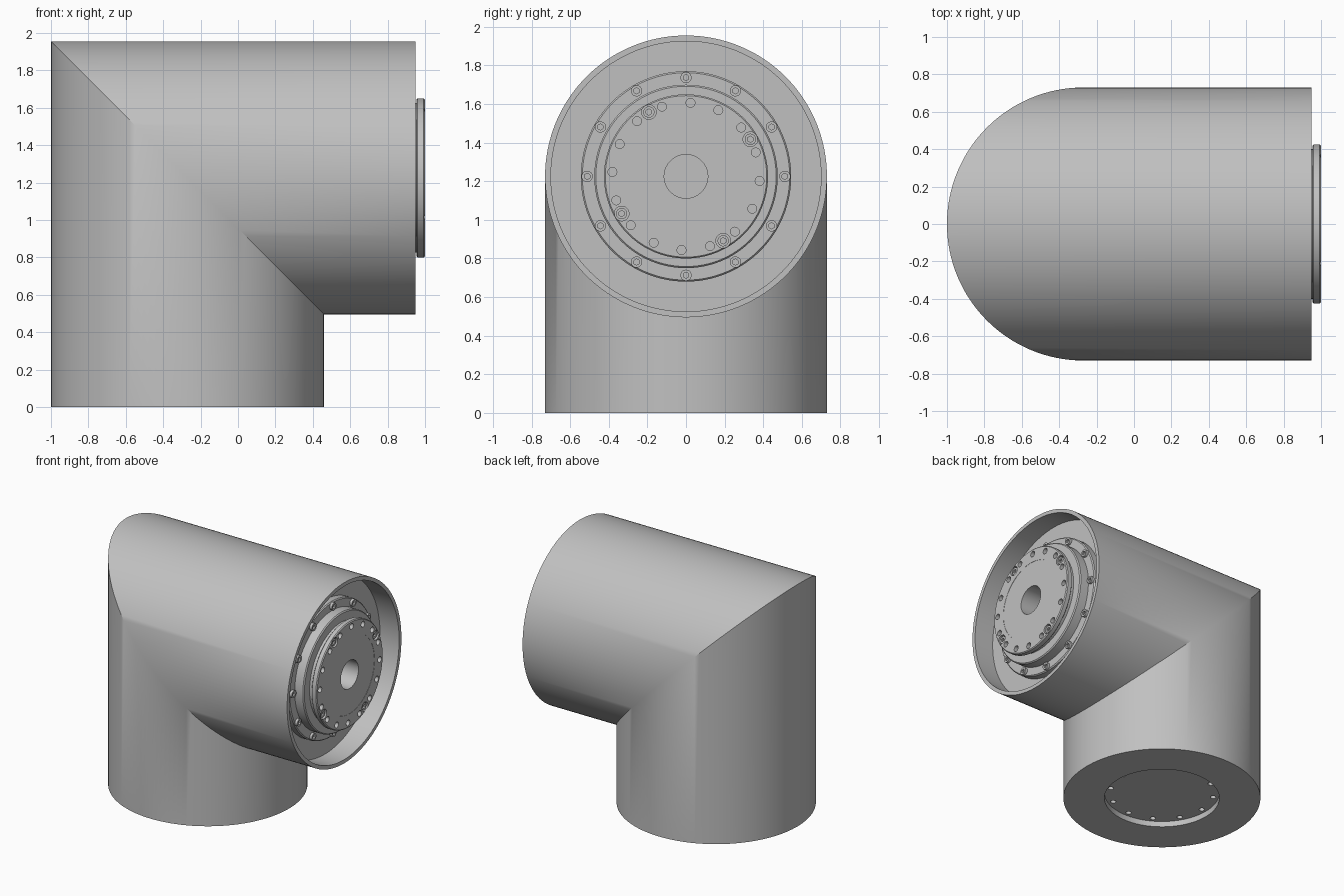
import bpy, bmesh, math
from mathutils import Matrix, Vector

if "Cube" in bpy.data.objects:
    bpy.data.objects.remove(bpy.data.objects["Cube"], do_unlink=True)

R, CX, AXIS_Z, END_X = 0.73, -0.27, 1.225, 0.95
FLOOR_X, POCKET_R, POCKET_Z = 0.78, 0.426, 0.045
SEG = 128

grey = bpy.data.materials.new("plain_grey")
grey.use_nodes = True
grey.diffuse_color = (0.53, 0.53, 0.53, 1)
grey.node_tree.nodes["Principled BSDF"].inputs["Base Color"].default_value = grey.diffuse_color

# Sideways frame: local z runs along +x, local x along +y, local y along +z
SIDE = Matrix(((0, 0, 1, 0), (1, 0, 0, 0), (0, 1, 0, AXIS_Z), (0, 0, 0, 1)))
DOWN = Matrix.Translation((CX, 0, 0))


def finish(bm, name, frame=Matrix()):
    bmesh.ops.recalc_face_normals(bm, faces=bm.faces)
    bm.transform(frame)
    mesh = bpy.data.meshes.new(name)
    bm.to_mesh(mesh)
    bm.free()
    mesh.materials.append(grey)
    obj = bpy.data.objects.new(name, mesh)
    bpy.context.collection.objects.link(obj)
    return obj


def activate(obj):
    bpy.ops.object.select_all(action='DESELECT')
    obj.select_set(True)
    bpy.context.view_layer.objects.active = obj


def smooth(obj):
    activate(obj)
    bpy.ops.object.shade_smooth_by_angle(angle=math.radians(30))


def loft(bm, rings, closed=False):
    loops = [[bm.verts.new(p) for p in ring] for ring in rings]
    pairs = list(zip(loops, loops[1:]))
    if closed:
        pairs.append((loops[-1], loops[0]))
    for a, b in pairs:
        n = len(a)
        for i in range(n):
            j = (i + 1) % n
            bm.faces.new((a[i], a[j], b[j], b[i]))
    return loops


def circle(r, n=SEG):
    return [(r * math.cos(math.tau * i / n), r * math.sin(math.tau * i / n)) for i in range(n)]


def pins(name, spots, radius, low, high, frame, sides=24):
    """Many equal cylinders in one mesh; spots are (ring radius, degrees)."""
    bm = bmesh.new()
    for ring, deg in spots:
        a = math.radians(deg)
        place = Matrix.Translation((ring * math.cos(a), ring * math.sin(a), (low + high) / 2))
        bmesh.ops.create_cone(bm, cap_ends=True, segments=sides, radius1=radius,
                              radius2=radius, depth=high - low, matrix=place)
    return finish(bm, name, frame)


def cut(obj, cutter):
    cutter.hide_render = True
    mod = obj.modifiers.new("cut", 'BOOLEAN')
    mod.operation, mod.solver, mod.object = 'DIFFERENCE', 'EXACT', cutter
    activate(obj)
    bpy.ops.object.modifier_apply(modifier=mod.name)
    bpy.data.objects.remove(cutter, do_unlink=True)


def spread(ring, count, start=0):
    return [(ring, start + i * 360 / count) for i in range(count)]


# Mitred elbow housing with pocket below and open recess at the side
def upright(r, z):
    return [(CX + u, v, z) for u, v in circle(r)]


def sideways(r, x):
    return [(x, v, AXIS_Z - u) for u, v in circle(r)]


bm = bmesh.new()
mitre = [(CX + u, v, AXIS_Z - u) for u, v in circle(R)]
loops = loft(bm, [upright(POCKET_R, POCKET_Z + 0.02), upright(POCKET_R, 0), upright(R, 0),
                  mitre, sideways(R, END_X), sideways(0.70, END_X), sideways(0.70, FLOOR_X)])
bm.faces.new(loops[-1])
smooth(finish(bm, "elbow_housing"))

# Mounting plate inside the bottom pocket, with bolt holes
plate = pins("bottom_plate", [(0, 0)], POCKET_R, POCKET_Z, POCKET_Z + 0.08, DOWN, SEG)
cut(plate, pins("plate_holes", spread(0.385, 12), 0.021, 0, POCKET_Z + 0.05, DOWN))
smooth(plate)

# Drive unit: flange, stepped body, neck and output disc around a bore
profile = [(0.113, 0.775), (0.545, 0.775), (0.545, 0.832), (0.537, 0.84), (0.475, 0.84),
           (0.475, 0.912), (0.467, 0.92), (0.40, 0.92), (0.40, 0.955), (0.42, 0.955),
           (0.425, 0.96), (0.425, 0.993), (0.418, 1.0), (0.315, 1.0), (0.315, 0.998),
           (0.113, 0.998)]
bm = bmesh.new()
loft(bm, [[(u, v, z) for u, v in circle(r)] for r, z in profile], closed=True)
drive = finish(bm, "drive_unit", SIDE)

disc_spots = spread(0.385, 4, 30)
flange_spots = spread(0.512, 12)
cut(drive, pins("disc_holes", spread(0.382, 16, -3.5), 0.023, 0.965, 1.05, SIDE))
cut(drive, pins("counterbores", disc_spots, 0.038, 0.97, 1.05, SIDE))
smooth(drive)

# Socket head screws on the disc and the flange
for name, spots, radius, low, top in (("disc_screws", disc_spots, 0.029, 0.96, 0.992),
                                      ("flange_screws", flange_spots, 0.029, 0.83, 0.86)):
    heads = pins(name, spots, radius, low, top, SIDE)
    cut(heads, pins("sockets", spots, 0.016, top - 0.015, top + 0.05, SIDE, 6))
    smooth(heads)
